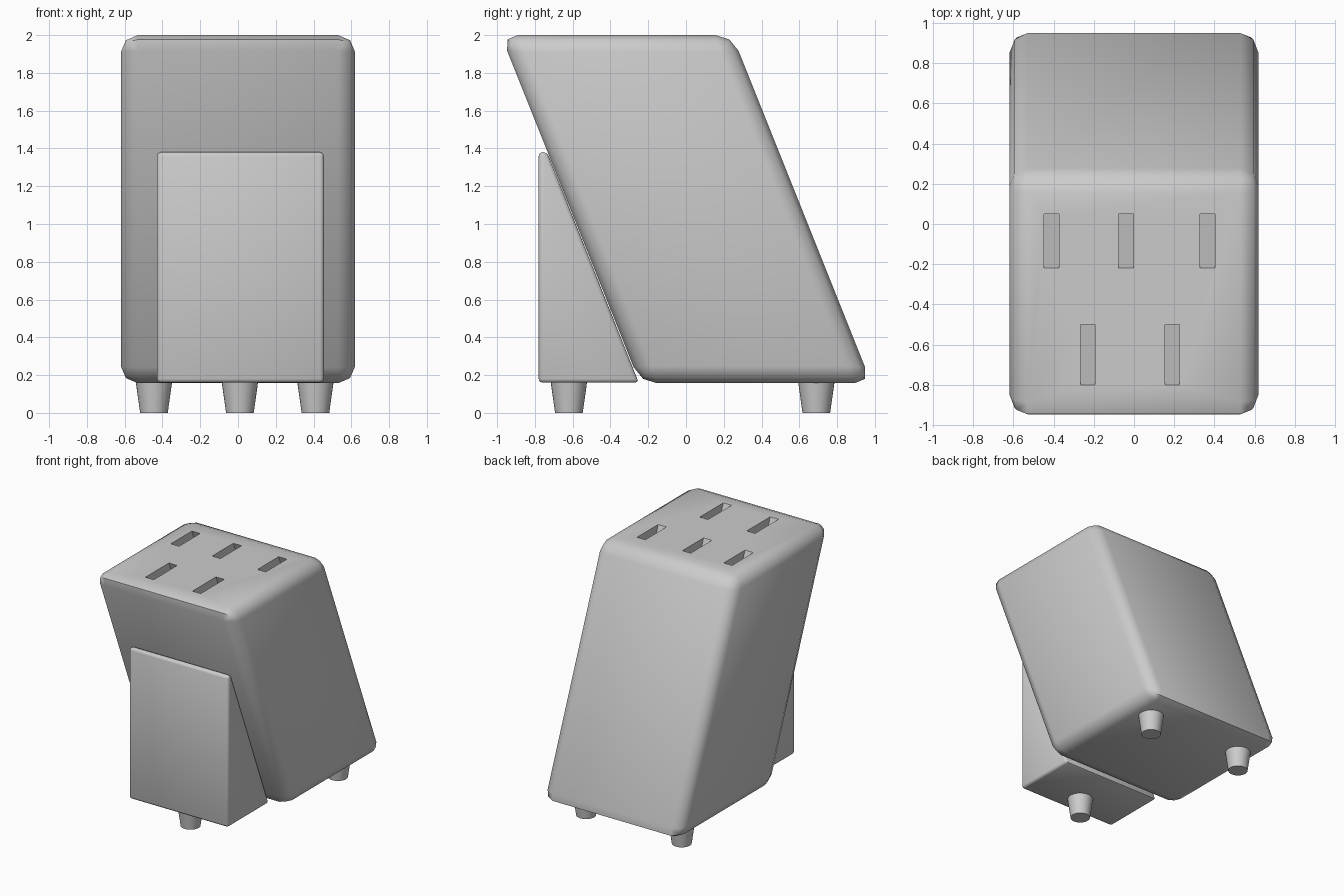
import bpy, bmesh, math

if "Cube" in bpy.data.objects:
    bpy.data.objects.remove(bpy.data.objects["Cube"])

LEAN = -0.40  # y shift per unit of height


def prism(name, profile, x0, x1):
    """Extrude a (y, z) profile from x0 to x1."""
    bm = bmesh.new()
    face = bm.faces.new([bm.verts.new((x0, y, z)) for y, z in profile])
    ext = bmesh.ops.extrude_face_region(bm, geom=[face])
    verts = [g for g in ext["geom"] if isinstance(g, bmesh.types.BMVert)]
    bmesh.ops.translate(bm, verts=verts, vec=(x1 - x0, 0, 0))
    bmesh.ops.recalc_face_normals(bm, faces=bm.faces)
    mesh = bpy.data.meshes.new(name)
    bm.to_mesh(mesh)
    bm.free()
    obj = bpy.data.objects.new(name, mesh)
    bpy.context.collection.objects.link(obj)
    return obj


def select(obj):
    bpy.ops.object.select_all(action='DESELECT')
    obj.select_set(True)
    bpy.context.view_layer.objects.active = obj


def bevel(obj, width, segments):
    mod = obj.modifiers.new("bevel", 'BEVEL')
    mod.width, mod.segments = width, segments
    mod.limit_method = 'ANGLE'
    mod.angle_limit = math.radians(30)
    select(obj)
    bpy.ops.object.modifier_apply(modifier=mod.name)


def leaning(y0, y1, z0, z1, ztop):
    """Parallelogram profile whose y range is given at height ztop."""
    s0, s1 = LEAN * (z0 - ztop), LEAN * (z1 - ztop)
    return [(y0 + s0, z0), (y1 + s0, z0), (y1 + s1, z1), (y0 + s1, z1)]


# Leaning main block
block = prism("main_block", leaning(-0.98, 0.245, 0.157, 2.0, 2.0), -0.62, 0.62)
bevel(block, 0.09, 2)

# Knife slots, running parallel to the lean
slots = [(x, -0.22, 0.05) for x in (-0.41, -0.04, 0.365)]
slots += [(x, -0.80, -0.50) for x in (-0.23, 0.19)]
for x, y0, y1 in slots:
    cutter = prism("slot_cutter", leaning(y0, y1, 1.1, 2.1, 2.0), x - 0.037, x + 0.037)
    cutter.hide_render = True
    mod = block.modifiers.new("slot", 'BOOLEAN')
    mod.operation, mod.solver, mod.object = 'DIFFERENCE', 'EXACT', cutter
    select(block)
    bpy.ops.object.modifier_apply(modifier=mod.name)
    bpy.data.objects.remove(cutter)

# Wedge-shaped support under the overhang
support = prism("front_support", [(-0.78, 0.16), (-0.25, 0.16), (-0.735, 1.38), (-0.78, 1.38)],
                -0.43, 0.455)
bevel(support, 0.02, 2)

for obj in (block, support):
    select(obj)
    bpy.ops.object.shade_smooth_by_angle(angle=math.radians(50))

# Tapered feet
feet = {"front_foot": (0.01, -0.62), "back_foot_left": (-0.445, 0.69), "back_foot_right": (0.41, 0.69)}
for name, (x, y) in feet.items():
    bpy.ops.mesh.primitive_cone_add(vertices=32, radius1=0.073, radius2=0.1, depth=0.19,
                                    location=(x, y, 0.095))
    bpy.context.object.name = name
    bpy.ops.object.shade_smooth_by_angle(angle=math.radians(40))
